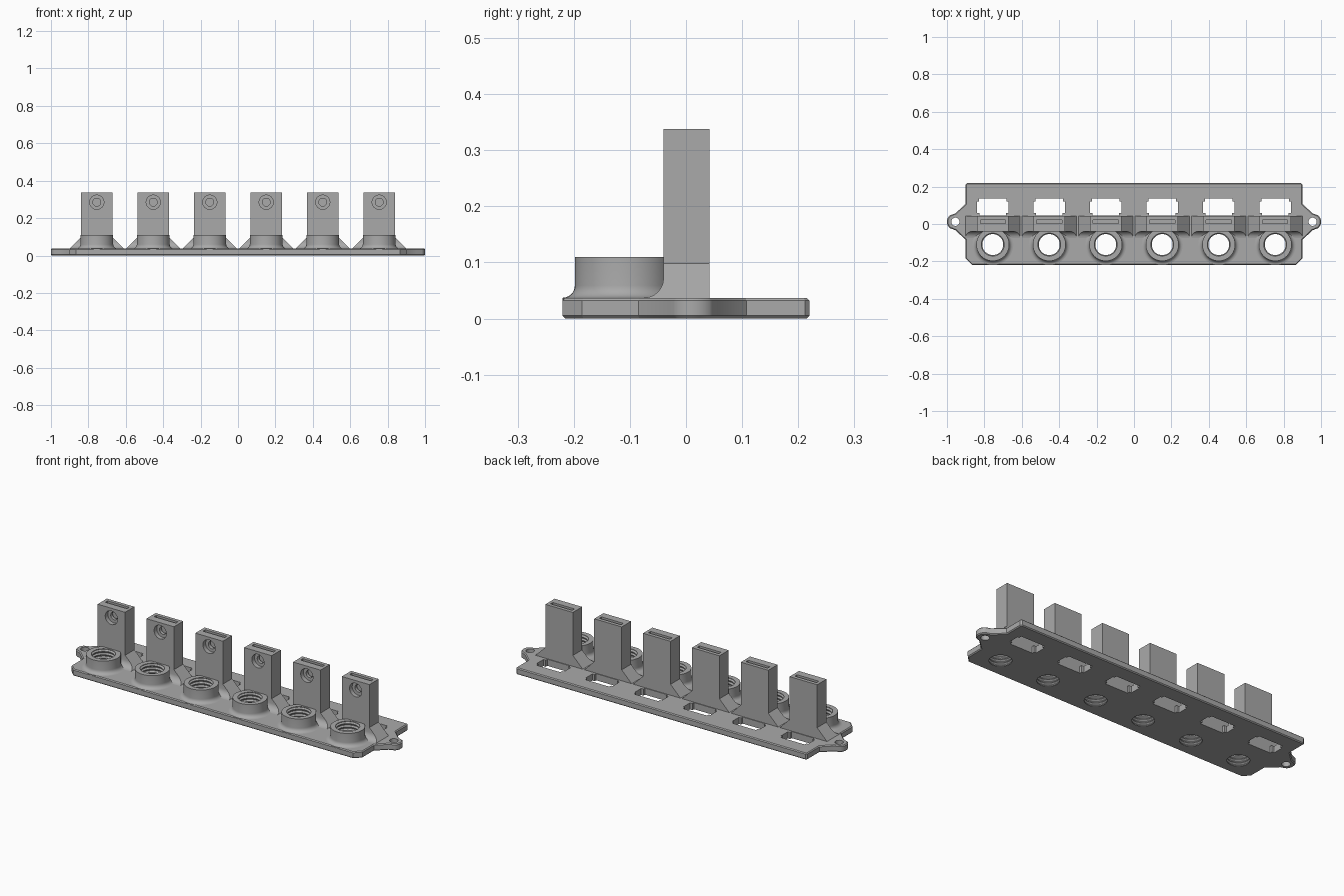
import bpy, bmesh
from math import sin, cos, pi, radians
from mathutils import Matrix

if "Cube" in bpy.data.objects:
    bpy.data.objects.remove(bpy.data.objects["Cube"])

grey = bpy.data.materials.new("mid_grey")
grey.use_nodes = True
grey.diffuse_color = (0.4, 0.4, 0.4, 1)
grey.node_tree.nodes["Principled BSDF"].inputs["Base Color"].default_value = (0.4, 0.4, 0.4, 1)

PLATE_TOP = 0.037
STATIONS = [0.302 * (i - 2.5) for i in range(6)]
SOCKET_Y = -0.11


def add_loft(bm, rings):
    """Skin a stack of equal-sized point rings and cap both ends."""
    loops = [[bm.verts.new(p) for p in ring] for ring in rings]
    for a, b in zip(loops, loops[1:]):
        for i in range(len(a)):
            j = (i + 1) % len(a)
            bm.faces.new((a[i], a[j], b[j], b[i]))
    bm.faces.new(loops[0][::-1])
    bm.faces.new(loops[-1])


def prism(outline, z0, z1):
    return [[(x, y, z) for x, y in outline] for z in (z0, z1)]


def box(x, y0, y1, half):
    return [(x - half, y0), (x + half, y0), (x + half, y1), (x - half, y1)]


def lathe(profile, x=0, y=0, n=48):
    return [[(x + r * cos(2 * pi * i / n), y + r * sin(2 * pi * i / n), z)
             for i in range(n)] for r, z in profile]


def make(name, lofts, matrix=None):
    bm = bmesh.new()
    for rings in lofts:
        add_loft(bm, rings)
    if matrix:
        bm.transform(matrix)
    bmesh.ops.recalc_face_normals(bm, faces=bm.faces)
    mesh = bpy.data.meshes.new(name)
    bm.to_mesh(mesh)
    bm.free()
    ob = bpy.data.objects.new(name, mesh)
    bpy.context.collection.objects.link(ob)
    mesh.materials.append(grey)
    return ob


def cut(ob, *cutters):
    for c in cutters:
        mod = ob.modifiers.new("cut", "BOOLEAN")
        mod.operation, mod.solver, mod.object = "DIFFERENCE", "EXACT", c
    dg = bpy.context.evaluated_depsgraph_get()
    mesh = bpy.data.meshes.new_from_object(ob.evaluated_get(dg))
    ob.modifiers.clear()
    ob.data = mesh


# Cutters: threaded bores, stepped windows, ear holes, slots and bolt holes
thread = [(0.056, -0.01)]
for i in range(6):
    z = 0.004 + i * 0.019
    thread += [(0.056, z), (0.064, z + 0.006), (0.064, z + 0.009), (0.056, z + 0.015)]
thread.append((0.056, 0.13))
bores = make("bore_cutter", [lathe(thread, x, SOCKET_Y) for x in STATIONS])

half_window = [(0.07, 0.046), (0.07, 0.06), (0.084, 0.06), (0.084, 0.12),
               (0.074, 0.12), (0.074, 0.136)]
window = half_window + [(-x, y) for x, y in reversed(half_window)]
windows = make("window_cutter",
               [prism([(x + cx, y) for x, y in window], -0.01, 0.06) for cx in STATIONS])

EAR_X, EAR_Y, EAR_R = 0.955, 0.012, 0.045
ear_holes = make("ear_hole_cutter",
                 [lathe([(0.022, -0.01), (0.022, 0.06)], s * EAR_X, EAR_Y, 32) for s in (-1, 1)])

slots = make("slot_cutter", [prism(box(x, 0.002, 0.022, 0.067), 0.22, 0.36) for x in STATIONS])
bolt = [(0.038, 0.06), (0.038, 0.016), (0.021, 0.016), (0.021, -0.012)]
bolts = make("bolt_cutter", [lathe(bolt, x, 0.285, 32) for x in STATIONS],
             Matrix.Rotation(radians(90), 4, "X"))

# Base plate with rounded mounting ears
right = [(0.865, -0.22), (0.9, -0.185), (0.9, -0.085)]
for i in range(13):
    a = radians(-50 + 100 * i / 12)
    right.append((EAR_X + EAR_R * cos(a), EAR_Y + EAR_R * sin(a)))
right[3:3] = [(EAR_X, EAR_Y - EAR_R)]
right += [(EAR_X, EAR_Y + EAR_R), (0.9, 0.108), (0.9, 0.212), (0.892, 0.22)]
outline = right + [(-x, y) for x, y in reversed(right)]
plate = make("base_plate", [prism(outline, 0, PLATE_TOP)])
bm = bmesh.new()
bm.from_mesh(plate.data)
rims = [e for e in bm.edges if abs(e.verts[0].co.z - e.verts[1].co.z) < 1e-5]
bmesh.ops.bevel(bm, geom=rims, offset=0.005, segments=1, affect="EDGES")
bm.to_mesh(plate.data)
bm.free()
cut(plate, bores, windows, ear_holes)
parts = [plate]

# Towers with sloped feet and a concave fillet along the front
R = 0.035
for n, x in enumerate(STATIONS, 1):
    rings = [prism(box(x, -0.04 - R, 0.042, 0.146), 0.03, PLATE_TOP)[0]]
    levels = [(PLATE_TOP + R * (1 - cos(a)), R * (1 - sin(a)))
              for a in (radians(15 * k) for k in range(7))]
    for z, out in levels + [(0.098, 0), (0.338, 0)]:
        half = max(0.085, 0.146 - (z - PLATE_TOP))
        rings.append([(px, py, z) for px, py in box(x, -0.04 - out, 0.042, half)])
    tower = make(f"tower_{n}", [rings])
    cut(tower, bores, slots, bolts)
    parts.append(tower)

    # Threaded socket collar flaring into the plate
    F = 0.022
    profile = [(0.088 + F, 0.03)]
    profile += [(0.088 + F * (1 - sin(a)), PLATE_TOP + F * (1 - cos(a)))
                for a in (radians(15 * k) for k in range(7))]
    profile.append((0.088, 0.11))
    collar = make(f"socket_collar_{n}", [lathe(profile, x, SOCKET_Y)])
    cut(collar, bores)
    parts.append(collar)

for c in (bores, windows, ear_holes, slots, bolts):
    bpy.data.objects.remove(c)

# Smooth round surfaces, keep hard edges
bpy.ops.object.select_all(action="DESELECT")
for ob in parts:
    ob.select_set(True)
bpy.context.view_layer.objects.active = plate
bpy.ops.object.shade_smooth_by_angle(angle=radians(30))
